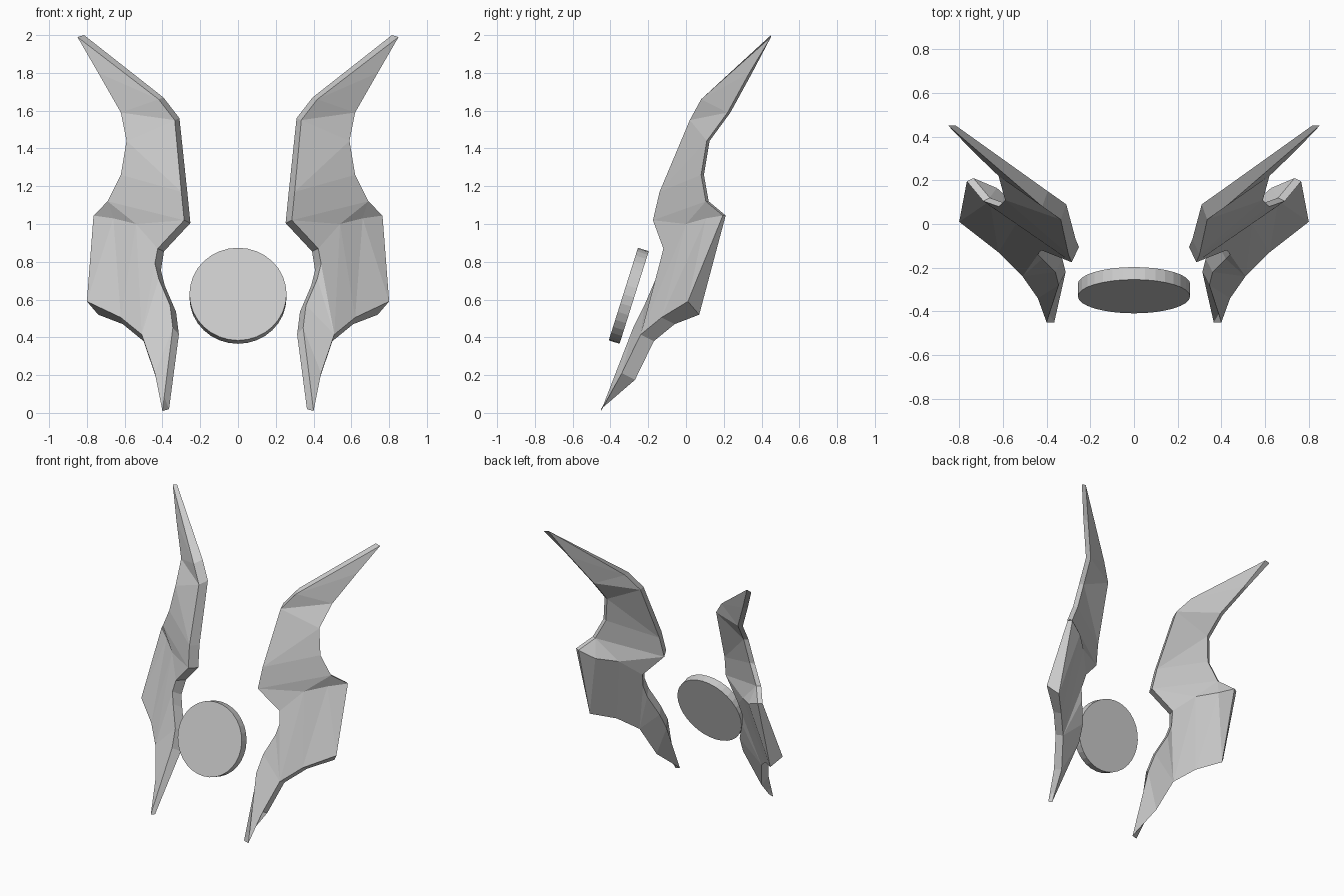
import bpy, bmesh, math
from mathutils import Vector

if "Cube" in bpy.data.objects:
    bpy.data.objects.remove(bpy.data.objects["Cube"])

# Front face of the right-hand blade: outer edge upward, then inner edge downward
OUTER = [(.40, -.45, .01), (.44, -.34, .21), (.51, -.24, .415), (.62, -.13, .505),
         (.80, .01, .59), (.765, .195, 1.045), (.69, .105, 1.12), (.62, .08, 1.26),
         (.59, .11, 1.44), (.62, .22, 1.59), (.74, .335, 1.80), (.85, .45, 1.99)]
INNER = [(.42, .08, 1.66), (.335, .02, 1.55), (.30, -.14, 1.17), (.285, -.175, 1.02),
         (.425, -.12, .87), (.44, -.14, .79), (.42, -.16, .71), (.36, -.22, .57),
         (.345, -.28, .45)]
CREASE = [(.54, 0, 1.0), (.66, .105, 1.03)]
FACES = [(0, 1, 20), (1, 2, 19, 20), (2, 18, 19), (2, 17, 18), (2, 21, 16, 17),
         (2, 3, 21), (3, 22, 21), (3, 4, 22), (4, 5, 22), (16, 21, 15), (22, 5, 6),
         (21, 22, 6), (21, 6, 15), (15, 6, 7, 14), (14, 7, 8), (14, 8, 13),
         (13, 8, 9), (13, 9, 12), (12, 9, 10), (12, 10, 11)]


def thickness(i):
    """Step from the front face to the back face at point i."""
    if i in (0, 11):
        return (-.035, 0, .01)
    if i == 4:
        return (-.06, .06, -.07)
    if i < 4:
        return (-.01, .07, -.035)
    if i < 11:
        return (-.03, .015, 0)
    if i < 14:
        return (-.025, .07, .01)
    if i < 17:
        return (-.033, .07, -.015)
    return (-.032, .06, -.035)


def make_blade(name, side):
    bm = bmesh.new()
    pts = [Vector(p) for p in OUTER + INNER + CREASE]
    front = [bm.verts.new(p) for p in pts]
    back = [bm.verts.new(p + Vector(thickness(i))) for i, p in enumerate(pts)]
    for f in FACES:
        bm.faces.new([front[i] for i in f])
        bm.faces.new([back[i] for i in reversed(f)])
    # rim joining both faces
    n = len(OUTER) + len(INNER)
    for i in range(n):
        j = (i + 1) % n
        bm.faces.new((front[j], front[i], back[i], back[j]))
    for v in bm.verts:
        v.co.x *= side
    bmesh.ops.recalc_face_normals(bm, faces=bm.faces)
    me = bpy.data.meshes.new(name)
    bm.to_mesh(me)
    bm.free()
    bpy.context.collection.objects.link(bpy.data.objects.new(name, me))


# Mirrored pair of curved blades
make_blade("right_blade", 1)
make_blade("left_blade", -1)

# Tilted disc between the blades
bpy.ops.mesh.primitive_cylinder_add(vertices=32, radius=.257, depth=.06,
                                    location=(0, -.303, .62),
                                    rotation=(math.radians(72.5), 0, 0))
bpy.context.object.name = "centre_disc"
